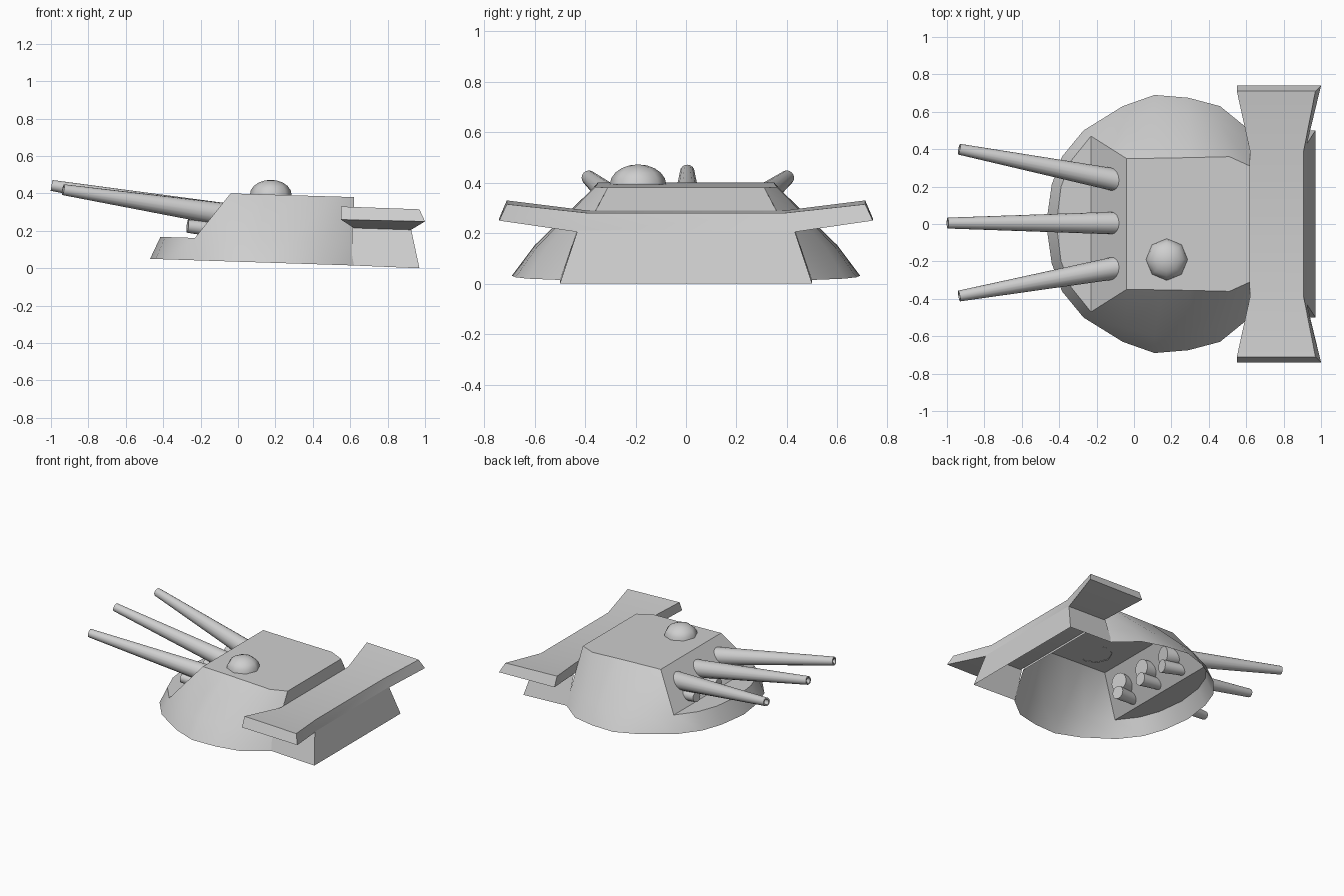
import bpy, bmesh, math
from mathutils import Vector

cube = bpy.data.objects.get("Cube")
if cube:
    bpy.data.objects.remove(cube, do_unlink=True)

GREY = (0.62, 0.62, 0.62, 1)
paint = bpy.data.materials.new("naval_grey")
paint.use_nodes = True
paint.diffuse_color = GREY
paint.node_tree.nodes["Principled BSDF"].inputs["Base Color"].default_value = GREY


def finish(name, bm, angle=32):
    """Turn a bmesh into a painted object, smooth except on sharp edges."""
    bmesh.ops.remove_doubles(bm, verts=bm.verts, dist=0.0005)
    bmesh.ops.recalc_face_normals(bm, faces=bm.faces)
    mesh = bpy.data.meshes.new(name)
    bm.to_mesh(mesh)
    bm.free()
    mesh.materials.append(paint)
    obj = bpy.data.objects.new(name, mesh)
    bpy.context.collection.objects.link(obj)
    bpy.ops.object.select_all(action='DESELECT')
    obj.select_set(True)
    bpy.context.view_layer.objects.active = obj
    bpy.ops.object.shade_smooth_by_angle(angle=math.radians(angle))
    return obj


def face(bm, points):
    unique = []
    for p in points:
        if p not in unique:
            unique.append(p)
    return bm.faces.new([bm.verts.new(p) for p in unique])


def flip(p):
    return (p[0], -p[1], p[2])


# Gunhouse shell: base ring, ledge ring and roof, open underneath
base = [(-.47, 0), (-.44, .21), (-.385, .36), (-.27, .50), (-.06, .63),
        (.11, .69), (.29, .675), (.46, .63), (.62, .50)]
ledge = [(-.415, 0), (-.39, .20), (-.335, .34), (-.23, .47), (-.04, .56),
         (.11, .60), (.29, .59), (.45, .555), (.62, .44)]
roof = [(-.04, .35), (-.04, .35), (.15, .352), (.30, .355), (.51, .36), (.62, .31)]
base = [(x, y, .035 - .0325 * x) for x, y in base]
ledge = [(x, y, .155 - .03 * x) for x, y in ledge]
roof = [(x, y, .40 - .03 * (x + .04)) for x, y in roof]
CORNER = 3

bm = bmesh.new()
for side in (lambda p: p, flip):
    b, m, r = [[side(p) for p in ring] for ring in (base, ledge, roof)]
    for i in range(len(b) - 1):
        face(bm, [b[i], b[i + 1], m[i + 1], m[i]])
    for i in range(len(r) - 1):
        j = i + CORNER
        face(bm, [m[j], m[j + 1], r[i + 1], r[i]])


def both(ring):
    return ring + [flip(p) for p in reversed(ring)]


face(bm, both(ledge[:CORNER + 1]))
face(bm, both([ledge[CORNER], roof[0]]))
face(bm, both(roof))
face(bm, both([roof[-1], (.62, .405, .20)]))
finish("gunhouse", bm)

# Rear compartment: sloped back plate and two side plates
bm = bmesh.new()
low_front, low_back = (.61, .50, .015), (.97, .50, 0)
top_back, top_front = (.925, .43, .21), (.61, .43, .22)
face(bm, both([low_back, top_back]))
for side in (lambda p: p, flip):
    face(bm, [side(p) for p in (low_front, low_back, top_back, top_front)])
finish("rear_compartment", bm)

# Rangefinder: flat centre with flared, raised wings
tip = [(.55, .71, .33), (.97, .71, .315), (1.0, .74, .25), (.55, .74, .26)]
root = [(.62, .39, .29), (.907, .39, .28), (.925, .43, .205), (.62, .43, .215)]
sections = [tip, root, [flip(p) for p in root], [flip(p) for p in tip]]
bm = bmesh.new()
for s, t in zip(sections, sections[1:]):
    for i in range(4):
        j = (i + 1) % 4
        face(bm, [s[i], s[j], t[j], t[i]])
face(bm, sections[0])
face(bm, sections[-1])
finish("rangefinder", bm, 15)


def tube(name, start, end, r_start, r_end, bore=0):
    """Tapered cylinder from start to end, with an optional muzzle bore."""
    start, end = Vector(start), Vector(end)
    axis = end - start
    bm = bmesh.new()
    bmesh.ops.create_cone(bm, cap_ends=True, segments=16, radius1=r_start,
                          radius2=r_end, depth=axis.length)
    if bore:
        muzzle = max(bm.faces, key=lambda f: f.calc_center_median().z)
        bmesh.ops.inset_individual(bm, faces=[muzzle], thickness=r_end - bore)
        hole = bmesh.ops.extrude_discrete_faces(bm, faces=[muzzle])["faces"][0]
        bmesh.ops.translate(bm, verts=hole.verts, vec=(0, 0, -.06))
    bmesh.ops.rotate(bm, verts=bm.verts,
                     matrix=axis.to_track_quat('Z', 'Y').to_matrix())
    bmesh.ops.translate(bm, verts=bm.verts, vec=(start + end) / 2)
    return finish(name, bm)


# Three gun barrels, the outer pair splayed, each over a short recoil sleeve
guns = {"right": (-.228, -.385, -.935, .42),
        "centre": (0.005, 0.005, -.997, .443),
        "left": (.228, .40, -.935, .42)}
for name, (y0, y1, x1, z1) in guns.items():
    tube(name + "_barrel", (-.06, y0, .285), (x1, y1, z1), .062, .029, .019)
    tube(name + "_recoil_sleeve", (-.05, y0, .20), (-.27, y0 * 1.15, .225), .045, .035)

# Observation dome on the roof
bm = bmesh.new()
bmesh.ops.create_uvsphere(bm, u_segments=8, v_segments=10, radius=.112)
bmesh.ops.delete(bm, geom=[v for v in bm.verts if v.co.z < -.01], context='VERTS')
for v in bm.verts:
    v.co = (v.co.x + .175, v.co.y - .19, v.co.z * .72 + .392)
finish("observation_dome", bm, 50)
